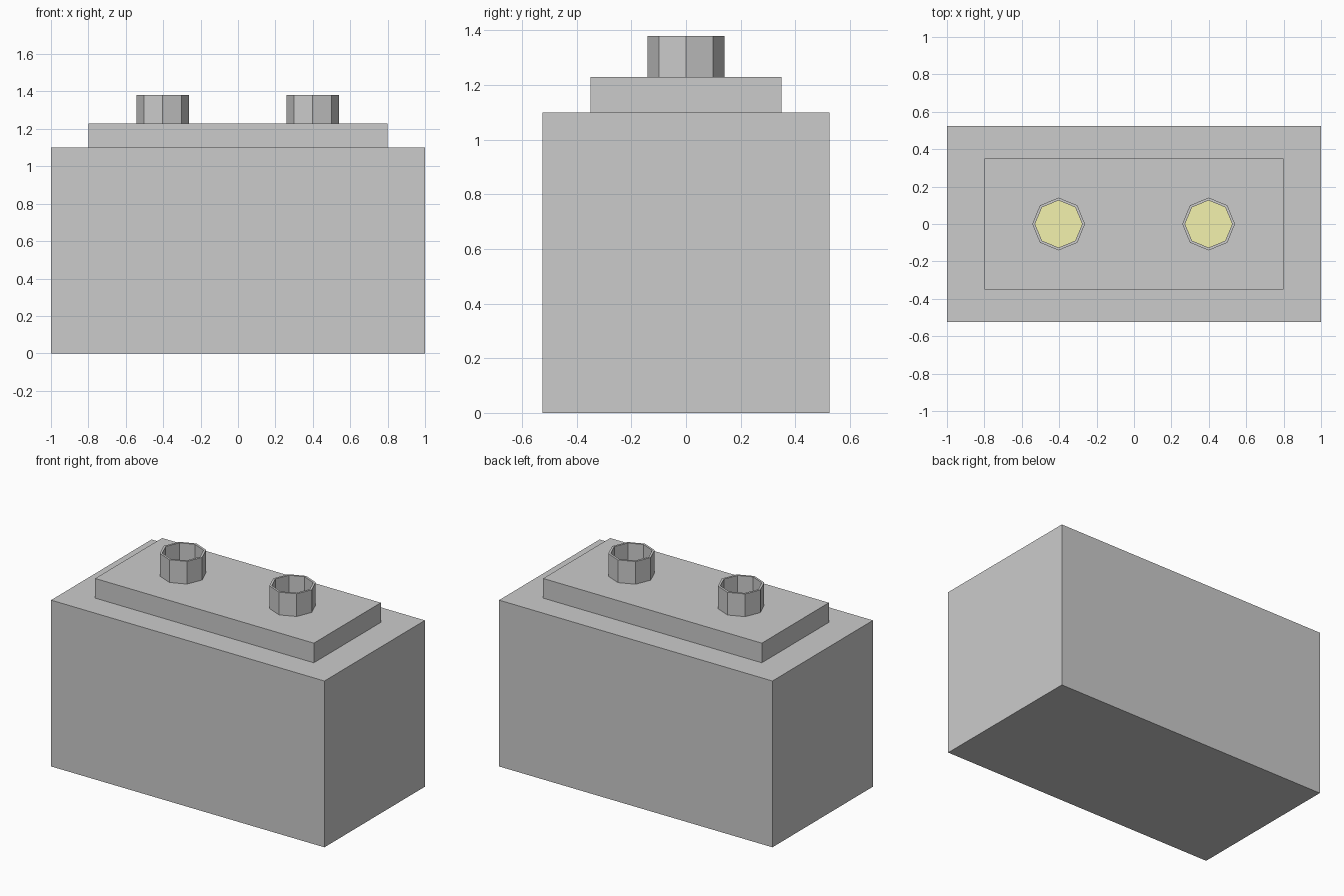
import bpy, bmesh, math

if "Cube" in bpy.data.objects:
    bpy.data.objects.remove(bpy.data.objects["Cube"])


def finish(name, bm, material=None):
    bmesh.ops.recalc_face_normals(bm, faces=bm.faces)
    mesh = bpy.data.meshes.new(name)
    bm.to_mesh(mesh)
    bm.free()
    obj = bpy.data.objects.new(name, mesh)
    bpy.context.collection.objects.link(obj)
    if material:
        mesh.materials.append(material)
    return obj


def box(name, sx, sy, z0, z1):
    bm = bmesh.new()
    bmesh.ops.create_cube(bm, size=1)
    bmesh.ops.scale(bm, vec=(sx, sy, z1 - z0), verts=bm.verts)
    bmesh.ops.translate(bm, vec=(0, 0, (z0 + z1) / 2), verts=bm.verts)
    return finish(name, bm)


def octagon(bm, x, z, r):
    return [bm.verts.new((x + r * math.cos(i * math.pi / 4),
                          r * math.sin(i * math.pi / 4), z)) for i in range(8)]


yellow = bpy.data.materials.new("yellow")
yellow.diffuse_color = (0.9, 0.89, 0.42, 1)
yellow.use_nodes = True
yellow.node_tree.nodes["Principled BSDF"].inputs["Base Color"].default_value = yellow.diffuse_color

BASE, LID, RIM, FLOOR = 1.10, 1.23, 1.38, 1.235

# Case and raised lid
box("case", 2.0, 1.05, 0, BASE)
box("lid", 1.6, 0.70, BASE, LID)

# Two hollow octagonal terminals, each with a yellow floor
for side, x in (("left", -0.403), ("right", 0.399)):
    bm = bmesh.new()
    rings = [octagon(bm, x, z, r) for z, r in
             ((LID, 0.141), (RIM, 0.141), (RIM, 0.126), (FLOOR, 0.126))]
    for a, b in zip(rings, rings[1:]):
        for i in range(8):
            j = (i + 1) % 8
            bm.faces.new((a[i], a[j], b[j], b[i]))
    finish(side + "_terminal", bm)

    bm = bmesh.new()
    face = bm.faces.new(octagon(bm, x, FLOOR, 0.126))
    face.normal_update()
    mesh_obj = finish(side + "_terminal_floor", bm, yellow)
    if mesh_obj.data.polygons[0].normal.z < 0:
        mesh_obj.data.flip_normals()
